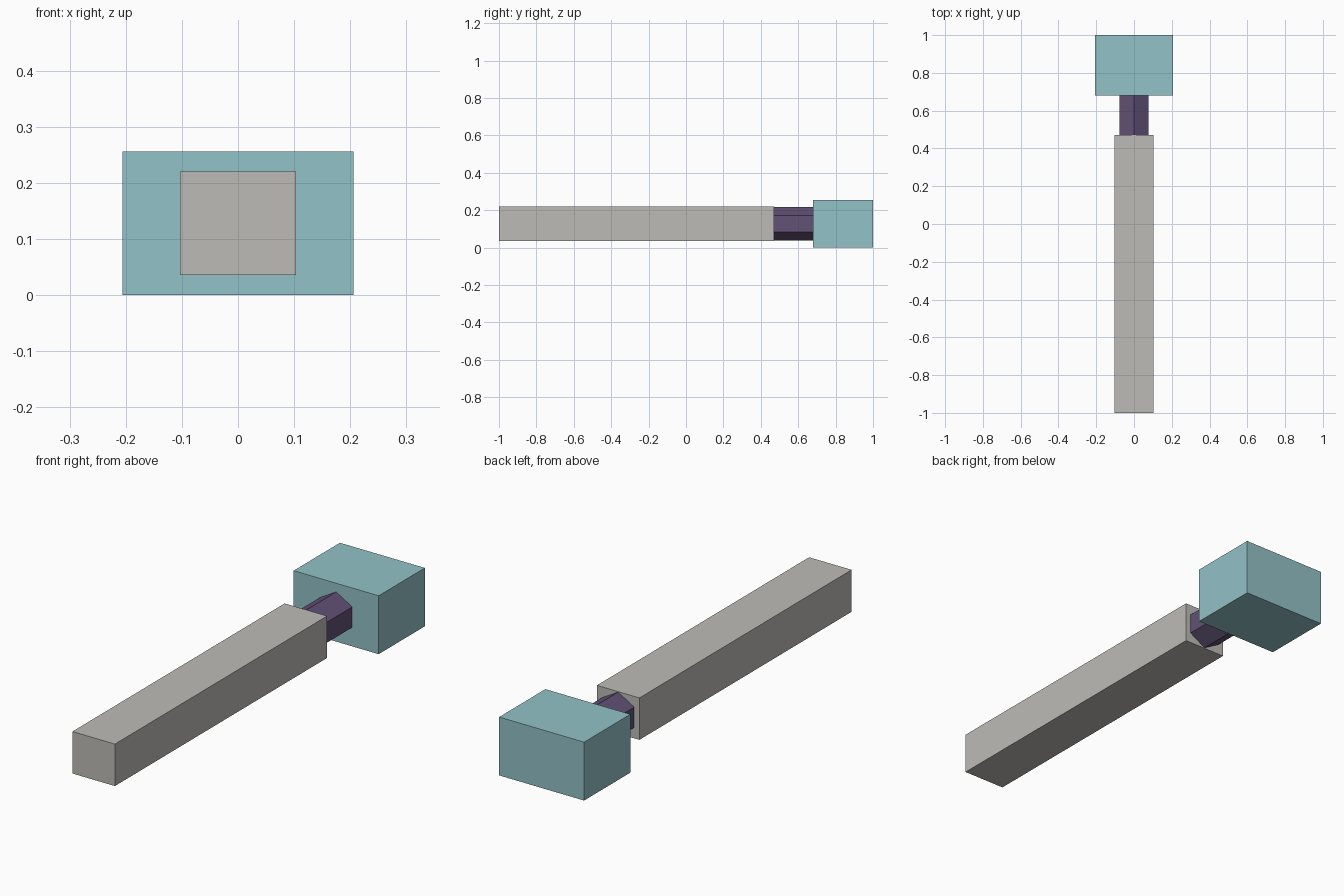
import bpy
import math
from mathutils import Matrix

if "Cube" in bpy.data.objects:
    bpy.data.objects.remove(bpy.data.objects["Cube"])


def material(name, color):
    m = bpy.data.materials.new(name)
    m.diffuse_color = (*color, 1.0)
    m.use_nodes = True
    m.node_tree.nodes["Principled BSDF"].inputs["Base Color"].default_value = m.diffuse_color
    return m


teal = material("soft_teal", (0.29, 0.54, 0.575))
grey = material("warm_grey", (0.51, 0.50, 0.475))
purple = material("dusky_purple", (0.122, 0.084, 0.182))

CENTRE_Z = 0.128


def box(name, width, y0, y1, height, mat):
    """Box centred on the long axis, spanning y0 to y1."""
    bpy.ops.mesh.primitive_cube_add(size=1)
    ob = bpy.context.object
    ob.name = name
    ob.data.transform(Matrix.Diagonal((width, y1 - y0, height, 1)))
    ob.location = (0, (y0 + y1) / 2, CENTRE_Z)
    ob.data.materials.append(mat)
    return ob


# long square handle and wide end block
box("handle", 0.206, -1.0, 0.47, 0.184, grey)
box("end_block", 0.412, 0.68, 1.0, 0.256, teal)

# hexagonal neck joining them, corners pointing up and down
bpy.ops.mesh.primitive_cylinder_add(vertices=6, radius=0.09, depth=0.21)
neck = bpy.context.object
neck.name = "neck"
neck.data.transform(Matrix.Rotation(math.radians(90), 4, 'X'))
neck.location = (0, 0.575, CENTRE_Z)
neck.data.materials.append(purple)
